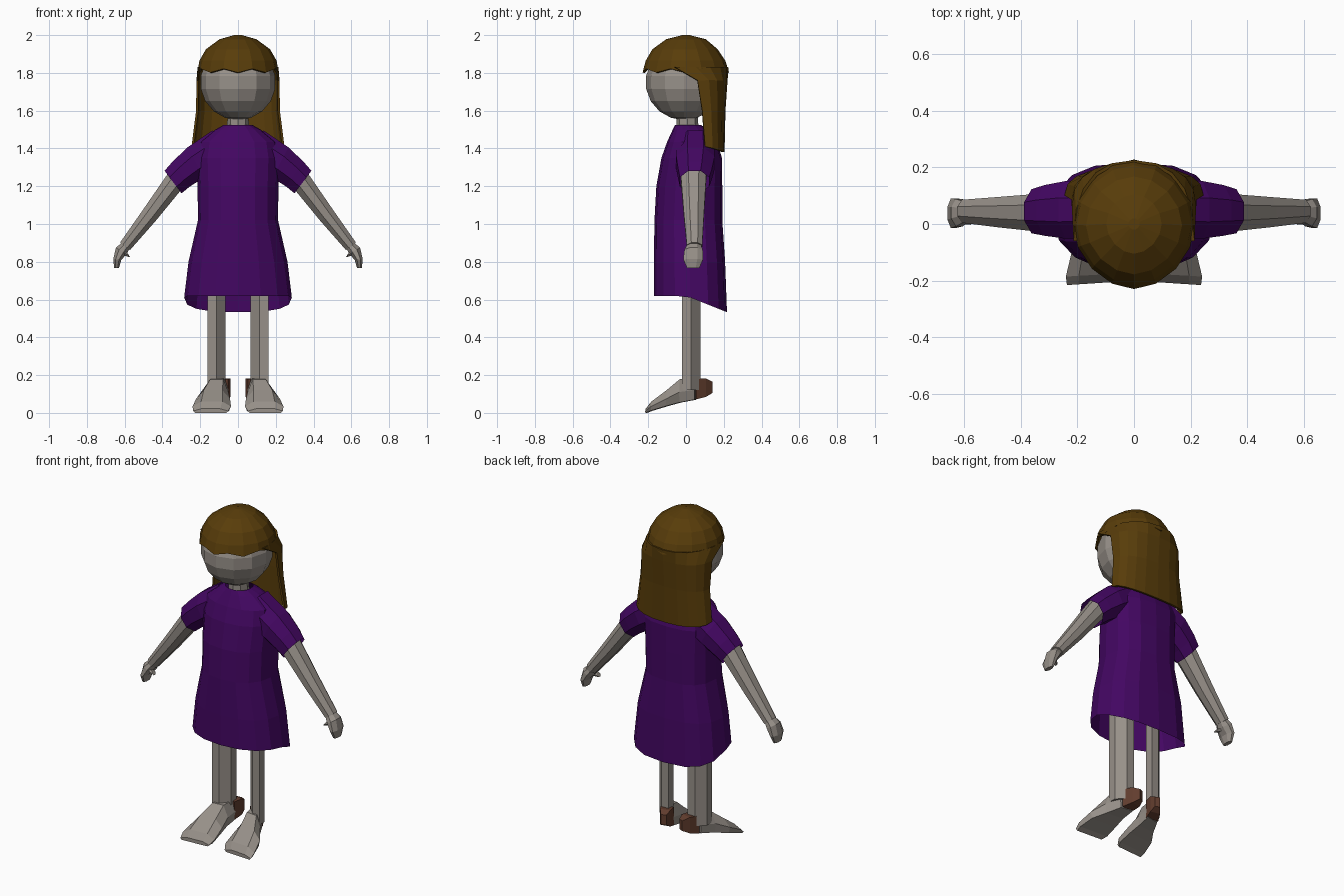
import bpy, bmesh, math
from mathutils import Vector

if "Cube" in bpy.data.objects:
    bpy.data.objects.remove(bpy.data.objects["Cube"])


def material(name, rgb):
    m = bpy.data.materials.new(name)
    m.diffuse_color = (*rgb, 1)
    m.use_nodes = True
    m.node_tree.nodes["Principled BSDF"].inputs["Base Color"].default_value = m.diffuse_color
    return m


SKIN = material("grey skin", (0.31, 0.28, 0.25))
PURPLE = material("purple cloth", (0.056, 0.002, 0.122))
HAIR = material("brown hair", (0.098, 0.046, 0.003))
HEEL = material("red brown", (0.12, 0.046, 0.027))


def loft(name, rings, mat, closed=True, caps=(True, True), mirror=False, thick=0, offset=0):
    """Skin a list of point rings into a flat-shaded mesh."""
    bm = bmesh.new()
    rows = [[bm.verts.new(p) for p in r] for r in rings]
    n = len(rows[0])
    for a, b in zip(rows, rows[1:]):
        for i in range(n if closed else n - 1):
            j = (i + 1) % n
            bm.faces.new((a[i], a[j], b[j], b[i]))
    if caps[0]:
        bm.faces.new(rows[0])
    if caps[1]:
        bm.faces.new(rows[-1])
    bmesh.ops.recalc_face_normals(bm, faces=bm.faces)
    me = bpy.data.meshes.new(name)
    bm.to_mesh(me)
    bm.free()
    me.materials.append(mat)
    ob = bpy.data.objects.new(name, me)
    bpy.context.collection.objects.link(ob)
    if mirror:
        ob.modifiers.new("Mirror", 'MIRROR').use_mirror_merge = False
    if thick:
        s = ob.modifiers.new("Solidify", 'SOLIDIFY')
        s.thickness, s.offset = thick, offset
    return ob


def power(v, e):
    return math.copysign(abs(v) ** e, v)


def oval(z, rx, yf, yb, n, ef=1.0, eb=1.0):
    """Horizontal ring, half width rx, spanning yf..yb; exponents < 1 square the front / back."""
    cy, ry = (yf + yb) / 2, (yb - yf) / 2
    out = []
    for i in range(n):
        t = 2 * math.pi * i / n
        e = eb if math.sin(t) > 0 else ef
        out.append(Vector((rx * power(math.cos(t), e), cy + ry * power(math.sin(t), e), z)))
    return out


def limb(x, y, z, ra, ry, ax, az, n=8):
    """Ring across a limb: radius ra along (ax, az), radius ry along y."""
    a = Vector((ax, 0, az)).normalized()
    out = []
    for i in range(n):
        t = 2 * math.pi * (i + 0.5) / n
        out.append(Vector((x, y, z)) + a * (ra * math.cos(t) * 1.05) + Vector((0, ry * math.sin(t) * 1.05, 0)))
    return out


# Head and neck
bm = bmesh.new()
bmesh.ops.create_uvsphere(bm, u_segments=12, v_segments=9, radius=0.2)
for v in bm.verts:
    v.co = Vector((v.co.x, v.co.y * 1.02 - 0.01, v.co.z + 1.75))
me = bpy.data.meshes.new("head")
bm.to_mesh(me)
bm.free()
me.materials.append(SKIN)
bpy.context.collection.objects.link(bpy.data.objects.new("head", me))
loft("neck", [oval(1.46, 0.06, -0.05, 0.07, 8), oval(1.60, 0.055, -0.05, 0.06, 8)], SKIN)

# Hair cap with a ragged fringe
cap = [oval(z, rx, yf, yb, 16, 1.08, 1.05) for z, rx, yf, yb in (
    (2.0, 0.02, -0.02, 0.02), (1.978, 0.098, -0.105, 0.105), (1.925, 0.17, -0.178, 0.168),
    (1.865, 0.204, -0.213, 0.208), (1.81, 0.216, -0.23, 0.228))]
for i, v in enumerate(cap[-1]):
    v.z += 0.012 if i % 2 else -0.008
loft("hair_cap", cap, HAIR, caps=(True, False), thick=0.012, offset=-1)

# Long hair hanging down the back
curtain = []
for z, rx, y0, yb in ((1.83, 0.208, -0.06, 0.22), (1.76, 0.214, 0.06, 0.214),
                      (1.60, 0.216, 0.085, 0.203), (1.41, 0.24, 0.10, 0.198)):
    row = []
    for i in range(11):
        t = math.pi * i / 10
        drop = 0.03 * math.sin(t) if z < 1.5 else 0
        row.append((rx * power(math.cos(t), 0.85), y0 + (yb - y0) * power(max(0, math.sin(t)), 0.8), z - drop))
    curtain.append(row)
loft("hair_back", curtain, HAIR, closed=False, caps=(False, False), thick=0.012)

# Dress body, hem longer at the back
rings = [oval(z, rx, yf, yb, 16, 0.9, 0.75) for z, rx, yf, yb in (
    (0.62, 0.285, -0.17, 0.217), (0.80, 0.262, -0.17, 0.207), (1.02, 0.212, -0.167, 0.192),
    (1.20, 0.214, -0.157, 0.192), (1.35, 0.22, -0.13, 0.19), (1.435, 0.205, -0.10, 0.165),
    (1.50, 0.12, -0.07, 0.11), (1.525, 0.075, -0.058, 0.08))]
for v in rings[0]:
    v.z -= max(0, v.y) * 0.4
loft("dress", rings, PURPLE, caps=(False, False))

# Short sleeves
loft("sleeve", [limb(0.10, 0.05, 1.405, 0.10, 0.10, 0.35, 0.9),
                limb(0.225, 0.05, 1.325, 0.094, 0.105, 0.45, 0.88),
                limb(0.30, 0.048, 1.265, 0.083, 0.092, 0.55, 0.82),
                limb(0.344, 0.045, 1.222, 0.077, 0.08, 0.6, 0.8)],
     PURPLE, caps=(True, False), mirror=True)

# Arms
loft("arm", [limb(0.27, 0.042, 1.31, 0.06, 0.072, 0.65, 0.76),
             limb(0.335, 0.04, 1.225, 0.057, 0.068, 0.65, 0.76),
             limb(0.47, 0.042, 1.045, 0.046, 0.055, 0.75, 0.66),
             limb(0.598, 0.045, 0.882, 0.034, 0.042, 0.8, 0.6)], SKIN, mirror=True)

# Hands and thumbs
loft("hand", [limb(0.592, 0.043, 0.888, 0.026, 0.036, 0.8, 0.6),
              limb(0.618, 0.04, 0.858, 0.034, 0.05, 0.85, 0.5),
              limb(0.639, 0.038, 0.812, 0.022, 0.054, 1, 0.1),
              limb(0.643, 0.038, 0.766, 0.013, 0.033, 1, 0)], SKIN, mirror=True)
loft("thumb", [limb(0.61, 0.025, 0.85, 0.024, 0.024, 0.5, 0.85, 6),
               limb(0.578, 0.014, 0.835, 0.014, 0.016, 0.5, 0.85, 6)], SKIN, mirror=True)

# Legs, with a section stretched towards the outer front
section = ((1, -1), (1, 0), (0, 1), (-1, 1), (-1, 0), (0, -1))
loft("leg", [[(0.113 + 0.048 * a, 0.027 + 0.049 * b, z) for a, b in section] for z in (0.12, 0.36, 0.80)],
     SKIN, mirror=True)

# Feet, sloping down to broad toes turned outwards
feet = []
for y, cx, hw, z0, z1 in ((-0.21, 0.145, 0.092, 0.0, 0.022), (-0.18, 0.139, 0.102, 0.012, 0.06),
                          (-0.10, 0.132, 0.09, 0.036, 0.12), (-0.03, 0.113, 0.062, 0.055, 0.178),
                          (0.05, 0.092, 0.042, 0.07, 0.185)):
    zm = z0 + (z1 - z0) * 0.45
    feet.append([(cx + hw * fx, y - 0.006 * fx, z) for fx, z in (
        (-0.9, z0), (0.9, z0), (1, zm), (0.55, z1), (-0.55, z1), (-1, zm))])
loft("foot", feet, SKIN, mirror=True)

# Brown heel patches, pointing inwards
heel = []
for y, cx, hw, z0, z1 in ((0.048, 0.09, 0.038, 0.072, 0.18), (0.10, 0.07, 0.03, 0.085, 0.182),
                          (0.133, 0.058, 0.014, 0.105, 0.166)):
    heel.append([(cx + hw * s, y + 0.006 * s, z) for s, z in ((-1, z0), (1, z0), (1, z1), (-1, z1))])
loft("heel", heel, HEEL, mirror=True)
